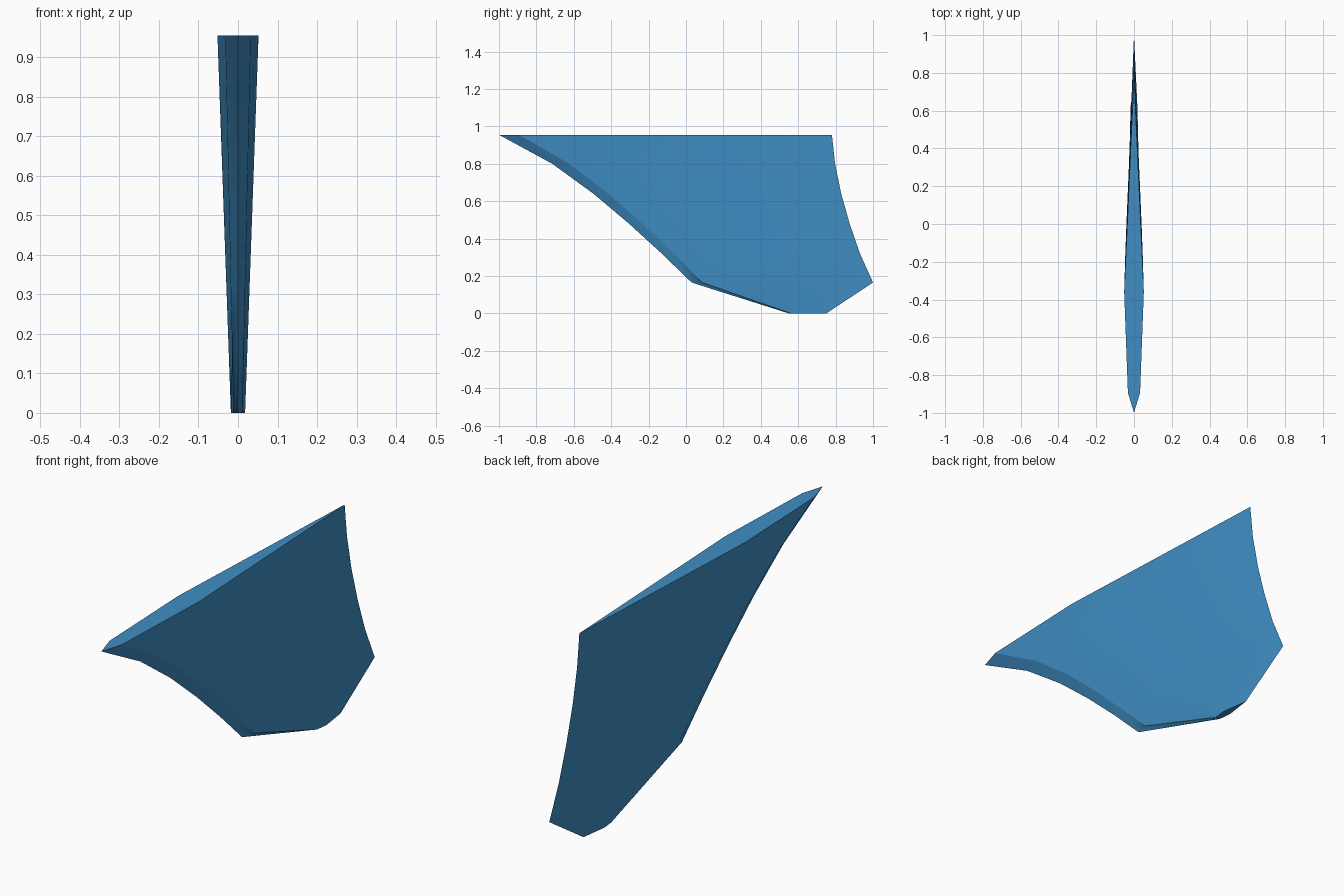
import bpy, bmesh

if "Cube" in bpy.data.objects:
    bpy.data.objects.remove(bpy.data.objects["Cube"])

# Side outline: height, leading-edge y, trailing-edge y
STATIONS = [
    (0.00, 0.55, 0.75),
    (0.165, 0.03, 1.00),
    (0.32, -0.13, 0.93),
    (0.48, -0.305, 0.875),
    (0.64, -0.495, 0.83),
    (0.80, -0.715, 0.797),
    (0.955, -1.00, 0.78),
]
# Foil section: chord fraction, share of half thickness (closed loop)
HALF = [(0.06, 0.62), (0.36, 1.0)]
SECTION = [(0, 0)] + HALF + [(1, 0)] + [(t, -w) for t, w in reversed(HALF)]
SHARP_COLUMNS = {0, 1, 3, 5}   # nose, nose bevels, tail

bm = bmesh.new()
rings = []
for z, lead, trail in STATIONS:
    half = 0.018 + (0.052 - 0.018) * z / 0.955
    rings.append([bm.verts.new((w * half, lead + t * (trail - lead), z))
                  for t, w in SECTION])

# Skin between stations
n = len(SECTION)
for a, b in zip(rings, rings[1:]):
    for i in range(n):
        j = (i + 1) % n
        bm.faces.new((a[i], a[j], b[j], b[i])).smooth = True
    for i in SHARP_COLUMNS:
        bm.edges.get((a[i], b[i])).smooth = False

# Flat caps at tip and root
for ring in (rings[0], rings[-1]):
    cap = bm.faces.new(ring)
    for e in cap.edges:
        e.smooth = False
bmesh.ops.recalc_face_normals(bm, faces=bm.faces)

mesh = bpy.data.meshes.new("fin")
bm.to_mesh(mesh)
bm.free()
fin = bpy.data.objects.new("fin", mesh)
bpy.context.collection.objects.link(fin)

# Blue paint
mat = bpy.data.materials.new("blue")
mat.diffuse_color = (0.05, 0.27, 0.55, 1)
mat.use_nodes = True
mat.node_tree.nodes["Principled BSDF"].inputs["Base Color"].default_value = mat.diffuse_color
mesh.materials.append(mat)
